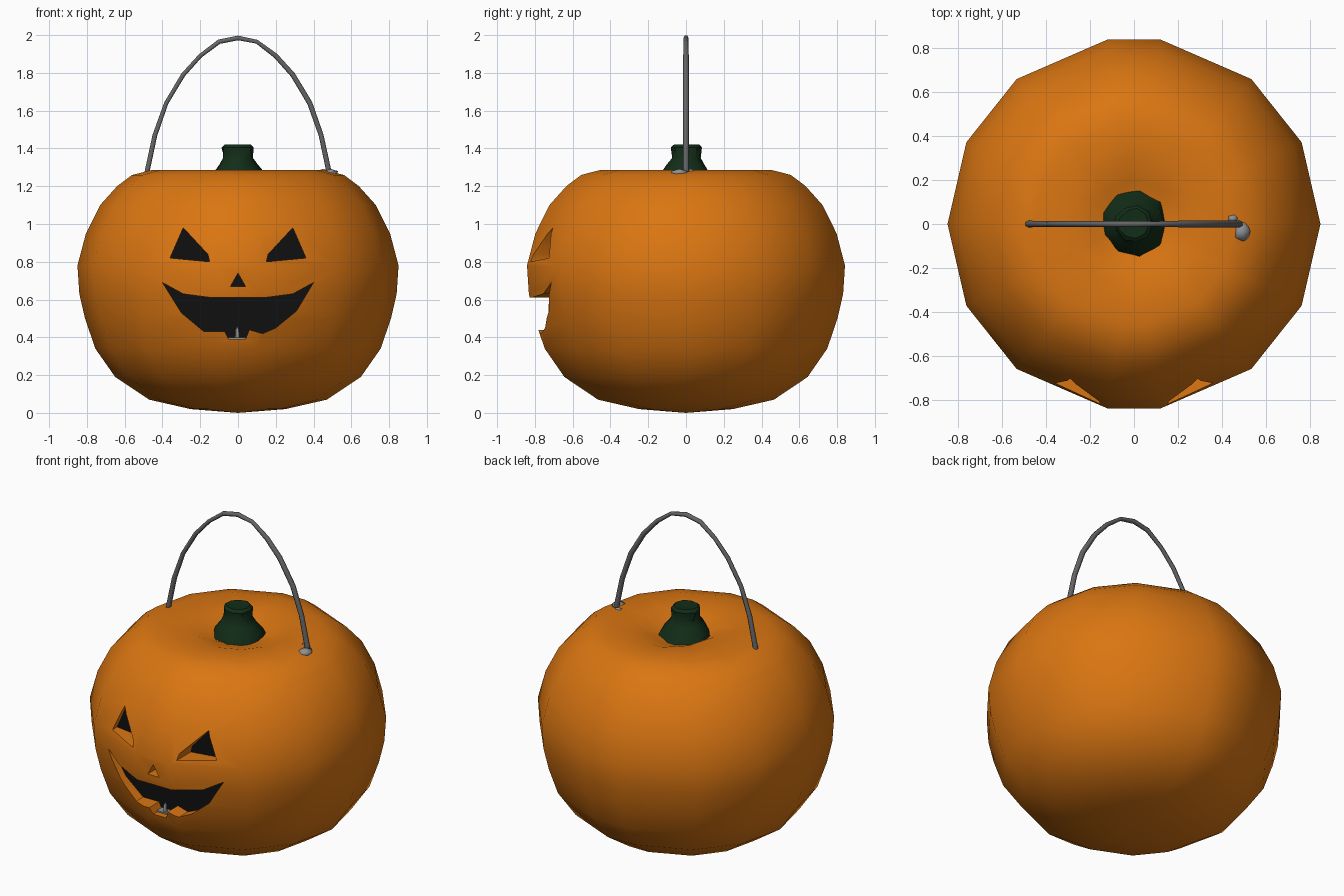
import bpy, bmesh, math, random
from mathutils import Vector

random.seed(4)
if "Cube" in bpy.data.objects:
    bpy.data.objects.remove(bpy.data.objects["Cube"], do_unlink=True)


def material(name, rgb):
    m = bpy.data.materials.new(name)
    m.use_nodes = True
    m.diffuse_color = (*rgb, 1)
    m.node_tree.nodes["Principled BSDF"].inputs["Base Color"].default_value = (*rgb, 1)
    return m


orange = material("pumpkin orange", (0.70, 0.18, 0.006))
black = material("hollow black", (0.005, 0.005, 0.005))
green = material("stem green", (0.006, 0.026, 0.009))
grey = material("handle grey", (0.13, 0.13, 0.13))
pale = material("pale grey", (0.27, 0.28, 0.29))


def add_object(name, bm, mats, angle=None):
    bmesh.ops.recalc_face_normals(bm, faces=bm.faces)
    mesh = bpy.data.meshes.new(name)
    bm.to_mesh(mesh)
    bm.free()
    ob = bpy.data.objects.new(name, mesh)
    bpy.context.collection.objects.link(ob)
    for m in mats:
        mesh.materials.append(m)
    if angle:
        smooth(ob, angle)
    return ob


def smooth(ob, angle):
    bpy.ops.object.select_all(action='DESELECT')
    bpy.context.view_layer.objects.active = ob
    ob.select_set(True)
    bpy.ops.object.shade_smooth_by_angle(angle=math.radians(angle))


def lathe(profile, angles, shape=lambda r, z, i: (r, z)):
    """Rings around z; a zero radius closes the end to a point."""
    bm = bmesh.new()
    rings = []
    for r, z in profile:
        if r == 0:
            rings.append([bm.verts.new((0, 0, z))] * len(angles))
            continue
        ring = []
        for i, a in enumerate(angles):
            rr, zz = shape(r, z, i)
            ring.append(bm.verts.new((rr * math.cos(a), rr * math.sin(a), zz)))
        rings.append(ring)
    n = len(angles)
    for low, high in zip(rings, rings[1:]):
        for i in range(n):
            j = (i + 1) % n
            corners = dict.fromkeys((low[i], low[j], high[j], high[i]))
            bm.faces.new(list(corners))
    return bm


# Pumpkin body: uneven ribs, with a puckered ring around the stem
quarter = [0, 26, 51, 82]
half = quarter + [180 - a for a in reversed(quarter[1:])]
ribs = [math.radians(a) for a in half + [a + 180 for a in half]]
body_profile = [(0, 0), (0.25, 0.02), (0.47, 0.07), (0.65, 0.19), (0.755, 0.34),
                (0.81, 0.5), (0.84, 0.63), (0.85, 0.78), (0.805, 0.95),
                (0.73, 1.1), (0.64, 1.2), (0.56, 1.26), (0.46, 1.285),
                (0.3, 1.28), (0.2, 1.262), (0.1, 1.22), (0, 1.21)]


def pucker(r, z, i):
    return (r, z + random.uniform(-0.02, 0.02)) if r == 0.2 else (r, z)


body = add_object("pumpkin_body", lathe(body_profile, ribs, pucker), [orange, black])

# Carved face: cutters with black back faces
eye = [(0.29, 0.98), (0.36, 0.82), (0.15, 0.80), (0.16, 0.84)]
nose = [(0, 0.74), (0.04, 0.67), (-0.04, 0.67)]
mouth = [(-0.4, 0.69), (-0.29, 0.63), (-0.14, 0.61), (0.14, 0.61), (0.29, 0.63),
         (0.4, 0.69), (0.31, 0.54), (0.2, 0.45), (0.13, 0.42), (0.06, 0.44),
         (0.04, 0.39), (-0.05, 0.39), (-0.07, 0.43), (-0.18, 0.43), (-0.3, 0.53)]
cut = bmesh.new()
for outline in (eye, [(-x, z) for x, z in eye], nose, mouth):
    front = [cut.verts.new((x, -1, z)) for x, z in outline]
    back = [cut.verts.new((x, -0.68, z)) for x, z in outline]
    cut.faces.new(front)
    cut.faces.new(back).material_index = 1
    for i in range(len(outline)):
        j = (i + 1) % len(outline)
        cut.faces.new((front[i], front[j], back[j], back[i]))
cutter = add_object("face_cutter", cut, [orange, black])
cutter.hide_render = True
carve = body.modifiers.new("carve", 'BOOLEAN')
carve.operation = 'DIFFERENCE'
carve.solver = 'EXACT'
carve.object = cutter
bpy.context.view_layer.objects.active = body
bpy.ops.object.modifier_apply(modifier=carve.name)
bpy.data.objects.remove(cutter, do_unlink=True)
smooth(body, 35)

# Lumpy stem
stem_profile = [(0, 1.2), (0.15, 1.23), (0.135, 1.27), (0.098, 1.315),
                (0.08, 1.35), (0.086, 1.405), (0.07, 1.42), (0, 1.415)]


def lump(r, z, i):
    return r * random.uniform(0.92, 1.08), z


around = [math.tau * i / 9 for i in range(9)]
add_object("stem", lathe(stem_profile, around, lump), [green], 40)

# Thin arched handle swept along a mirrored path
side = [(0.485, 1.26), (0.44, 1.47), (0.38, 1.64), (0.29, 1.79), (0.2, 1.89), (0.1, 1.965)]
path = [(-x, z) for x, z in side] + [(0, 1.985)] + side[::-1]
curve = bpy.data.curves.new("handle", 'CURVE')
curve.dimensions = '3D'
curve.bevel_depth = 0.014
curve.bevel_resolution = 1
curve.use_fill_caps = True
spline = curve.splines.new('POLY')
spline.points.add(len(path) - 1)
for p, (x, z) in zip(spline.points, path):
    p.co = (x, 0, z, 1)
    p.radius = random.uniform(0.85, 1.15) if abs(x) > 0.05 else 1
handle = bpy.data.objects.new("handle", curve)
bpy.context.collection.objects.link(handle)
curve.materials.append(grey)


# Handle fixing on the left shoulder
def blob(name, location, size):
    bm = bmesh.new()
    bmesh.ops.create_icosphere(bm, subdivisions=1, radius=1)
    bmesh.ops.scale(bm, verts=bm.verts, vec=size)
    bmesh.ops.translate(bm, verts=bm.verts, vec=Vector(location))
    add_object(name, bm, [pale], 60)


blob("handle_fixing", (0.49, -0.035, 1.27), (0.045, 0.05, 0.022))
blob("handle_fixing_tab", (0.45, 0.025, 1.28), (0.025, 0.02, 0.012))

# Small candle on a ledge inside the mouth
wick = lathe([(0, 0.385), (0.014, 0.39), (0.011, 0.44), (0, 0.46)], around[::2])
bmesh.ops.translate(wick, verts=wick.verts, vec=(-0.005, -0.71, 0))
add_object("candle", wick, [pale], 40)
ledge = bmesh.new()
bmesh.ops.create_cube(ledge, size=1)
bmesh.ops.scale(ledge, verts=ledge.verts, vec=(0.09, 0.05, 0.008))
bmesh.ops.translate(ledge, verts=ledge.verts, vec=(-0.005, -0.705, 0.396))
add_object("candle_ledge", ledge, [pale])
